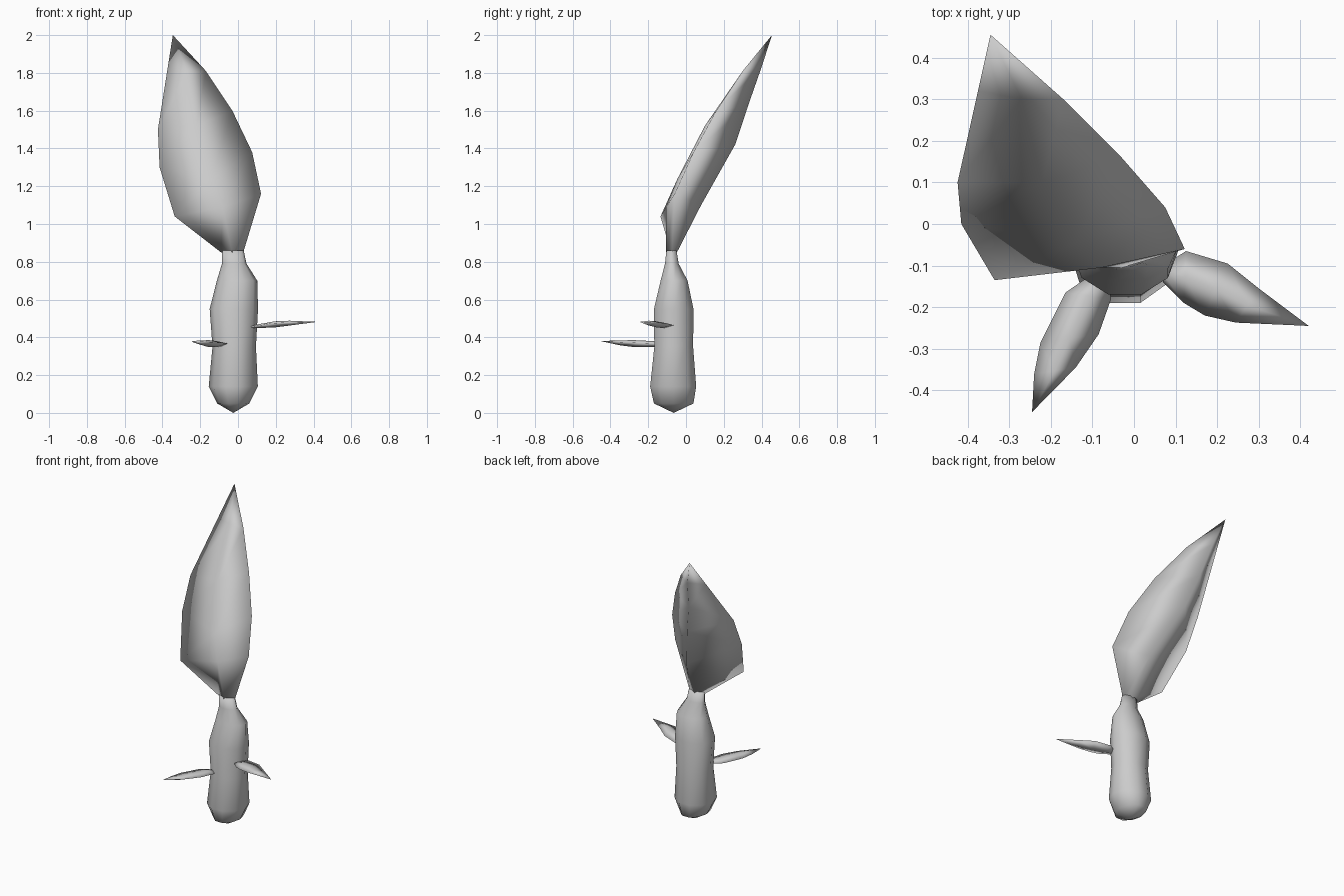
import bpy, bmesh, math
from mathutils import Vector

cube = bpy.data.objects.get("Cube")
if cube:
    bpy.data.objects.remove(cube, do_unlink=True)

grey = bpy.data.materials.new("soft grey")
grey.use_nodes = True
grey.diffuse_color = (0.6, 0.6, 0.6, 1)
grey.node_tree.nodes["Principled BSDF"].inputs["Base Color"].default_value = (0.6, 0.6, 0.6, 1)


def loft(name, rings):
    """Skin a closed shape through rings; a one-point ring closes to a tip."""
    bm = bmesh.new()
    loops = [[bm.verts.new(p) for p in ring] for ring in rings]
    for a, b in zip(loops, loops[1:]):
        n = max(len(a), len(b))
        for i in range(n):
            j = (i + 1) % n
            if len(a) == 1:
                bm.faces.new((a[0], b[j], b[i]))
            elif len(b) == 1:
                bm.faces.new((a[i], a[j], b[0]))
            else:
                bm.faces.new((a[i], a[j], b[j], b[i]))
    for end in (loops[0], loops[-1]):
        if len(end) > 2:
            bm.faces.new(end)
    bmesh.ops.recalc_face_normals(bm, faces=bm.faces)
    for f in bm.faces:
        f.smooth = True
    mesh = bpy.data.meshes.new(name)
    bm.to_mesh(mesh)
    bm.free()
    mesh.materials.append(grey)
    bpy.context.collection.objects.link(bpy.data.objects.new(name, mesh))


def oval(x, y, z, rx, ry, sides=10):
    turns = [math.tau * i / sides for i in range(sides)]
    return [(x + rx * math.cos(t), y + ry * math.sin(t), z) for t in turns]


# Stem: a rounded peanut-shaped body narrowing to a neck
stem = [(-.025, -.065, .05, .085, .11), (-.025, -.068, .14, .13, .128),
        (-.02, -.065, .35, .115, .108), (-.022, -.065, .55, .128, .11),
        (-.005, -.063, .70, .107, .075), (-.02, -.075, .79, .065, .038),
        (-.028, -.077, .86, .058, .028)]
loft("stem", [[(-.025, -.065, 0)]] + [oval(*s) for s in stem])

# Large leaf: left edge, front belly, right edge and back keel at each station
loft("large_leaf", [
    [(-.09, -.08, .85), (-.03, -.105, .84), (.025, -.075, .84), (-.03, -.048, .85)],
    [(-.335, -.135, 1.04), (-.08, -.105, 1.09), (.122, -.06, 1.16), (-.06, .08, 1.1)],
    [(-.415, 0, 1.3), (-.14, -.045, 1.24), (.075, .04, 1.38), (-.19, .26, 1.42)],
    [(-.424, .1, 1.5), (-.22, .1, 1.52), (-.03, .16, 1.6), (-.25, .33, 1.63)],
    [(-.375, .32, 1.81), (-.27, .3, 1.81), (-.17, .3, 1.81), (-.29, .4, 1.83)],
    [(-.345, .455, 2)]])


def small_leaf(name, stations, tip):
    """Lens-shaped blade from pairs of edge points, a height and a half thickness."""
    rings = []
    for ax, ay, bx, by, z, t in stations:
        a, b = Vector((ax, ay, z + t * .4)), Vector((bx, by, z + t * .4))
        mid, up = (a + b) / 2, Vector((0, 0, t))
        rings.append([a, mid + up * .6, b, mid - up])
    loft(name, rings + [[tip]])


small_leaf("left_small_leaf", [
    (.07, -.10, .07, -.14, .453, .008), (.125, -.065, .12, -.19, .458, .014),
    (.225, -.095, .17, -.22, .465, .02), (.30, -.155, .245, -.237, .472, .016)],
    (.42, -.245, .482))
small_leaf("right_small_leaf", [
    (-.10, -.12, -.06, -.15, .36, .01), (-.165, -.165, -.055, -.18, .36, .02),
    (-.225, -.285, -.085, -.265, .362, .023), (-.24, -.36, -.14, -.345, .368, .016)],
    (-.245, -.452, .38))
